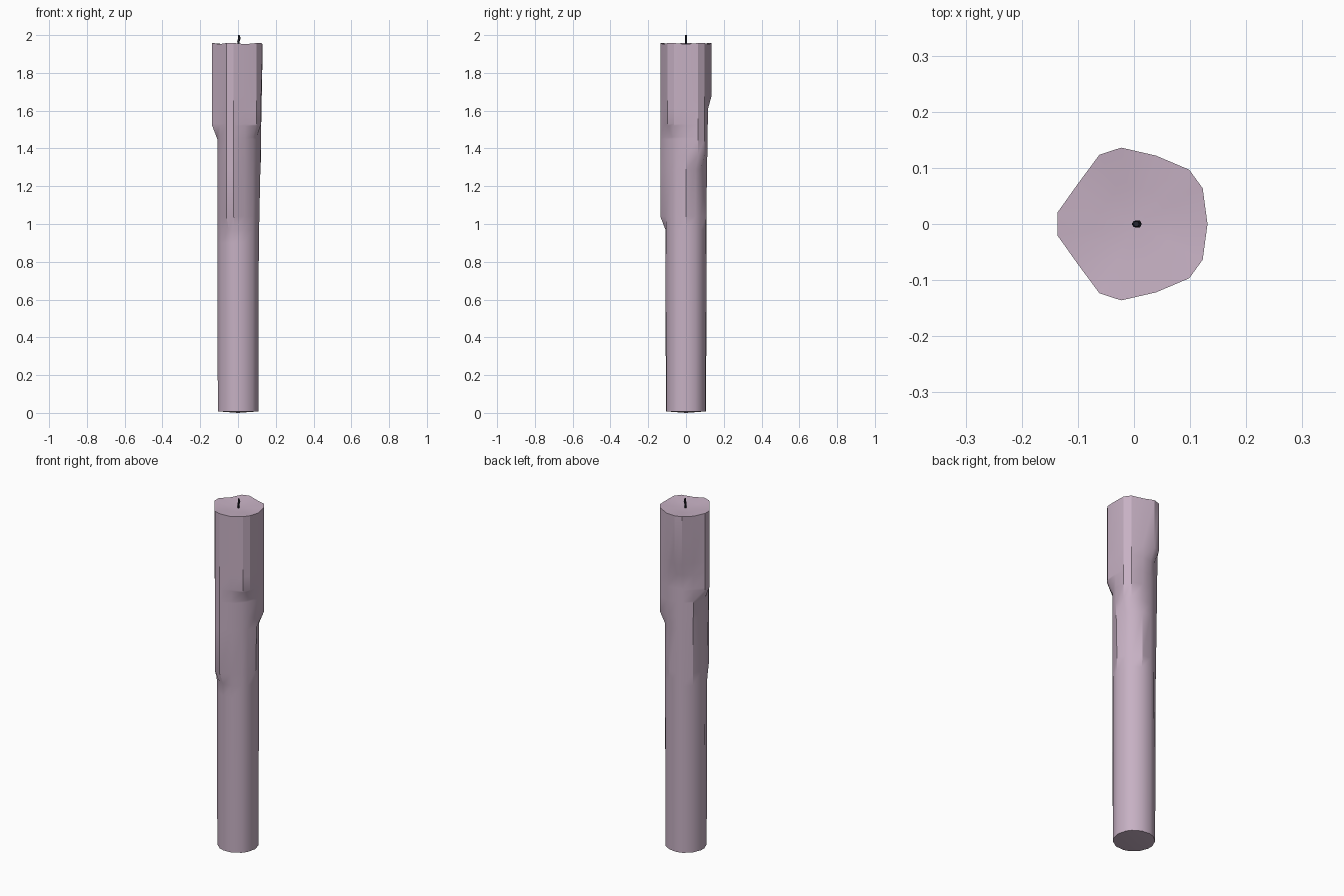
import bpy, bmesh, math

if "Cube" in bpy.data.objects:
    bpy.data.objects.remove(bpy.data.objects["Cube"])

TOP = 1.958
# angle of each wax drip and the height where it ends
DRIPS = [(36, 1.32), (108, 1.64), (180, 1.48), (252, 1.0), (324, 1.49)]
VALLEYS = [0.128, 0.123, 0.123, 0.128, 0.131]   # rim radius after each drip


def material(name, color):
    m = bpy.data.materials.new(name)
    m.diffuse_color = color
    m.use_nodes = True
    m.node_tree.nodes["Principled BSDF"].inputs["Base Color"].default_value = m.diffuse_color
    return m


def make_object(name, bm, mat):
    bmesh.ops.recalc_face_normals(bm, faces=bm.faces)
    me = bpy.data.meshes.new(name)
    bm.to_mesh(me)
    bm.free()
    ob = bpy.data.objects.new(name, me)
    bpy.context.collection.objects.link(ob)
    me.materials.append(mat)
    bpy.ops.object.select_all(action='DESELECT')
    ob.select_set(True)
    bpy.context.view_layer.objects.active = ob
    bpy.ops.object.shade_smooth_by_angle(angle=math.radians(30))
    return ob


def ramp(z, z0, z1, a, b):
    t = min(max((z - z0) / (z1 - z0), 0), 1)
    return a + (b - a) * t


def bridge(bm, rings):
    n = len(rings[0])
    for lo, hi in zip(rings, rings[1:]):
        for i in range(n):
            j = (i + 1) % n
            bm.faces.new((lo[i], lo[j], hi[j], hi[i]))


def fan(bm, ring, co):
    c = bm.verts.new(co)
    for i in range(len(ring)):
        bm.faces.new((ring[i], ring[(i + 1) % len(ring)], c))


# candle body: stacked rings, two crest points per drip plus one valley point
levels = sorted([0.008, 0.9, TOP] + [z + d for _, z in DRIPS for d in (-0.03, 0.04)])
bm = bmesh.new()
rings = []
for z in levels:
    ring = []
    for (ang, end), rim in zip(DRIPS, VALLEYS):
        body = ramp(z, 0, 1.3, 0.108, 0.111)
        crest = ramp(z, end - 0.03, end + 0.04, body, 0.138)
        valley = ramp(z, 0.9, TOP, body, rim)
        for da, r in ((-8.5, crest), (8.5, crest), (36, valley)):
            a = math.radians(ang + da)
            zz = z - 0.006 if (z == TOP and da == 36) else z
            ring.append(bm.verts.new((r * math.cos(a), r * math.sin(a), zz)))
    rings.append(ring)
bridge(bm, rings)
fan(bm, rings[0], (0, 0, 0))
# slightly dished top
inner = [bm.verts.new((v.co.x * 0.5, v.co.y * 0.5, 1.95)) for v in rings[-1]]
bridge(bm, [rings[-1], inner])
fan(bm, inner, (0, 0, 1.946))
make_object("candle", bm, material("wax", (0.57, 0.44, 0.55, 1)))

# wick: thin, slightly crooked stem
bm = bmesh.new()
rings = []
for x, z, r in ((0.003, 1.94, 0.006), (0.002, 1.965, 0.006), (0.007, 1.982, 0.007), (0.004, 2.0, 0.005)):
    rings.append([bm.verts.new((x + r * math.cos(k * math.pi / 3),
                                r * math.sin(k * math.pi / 3), z)) for k in range(6)])
bridge(bm, rings)
bm.faces.new(rings[0])
bm.faces.new(rings[-1])
make_object("wick", bm, material("char", (0.02, 0.02, 0.03, 1)))
